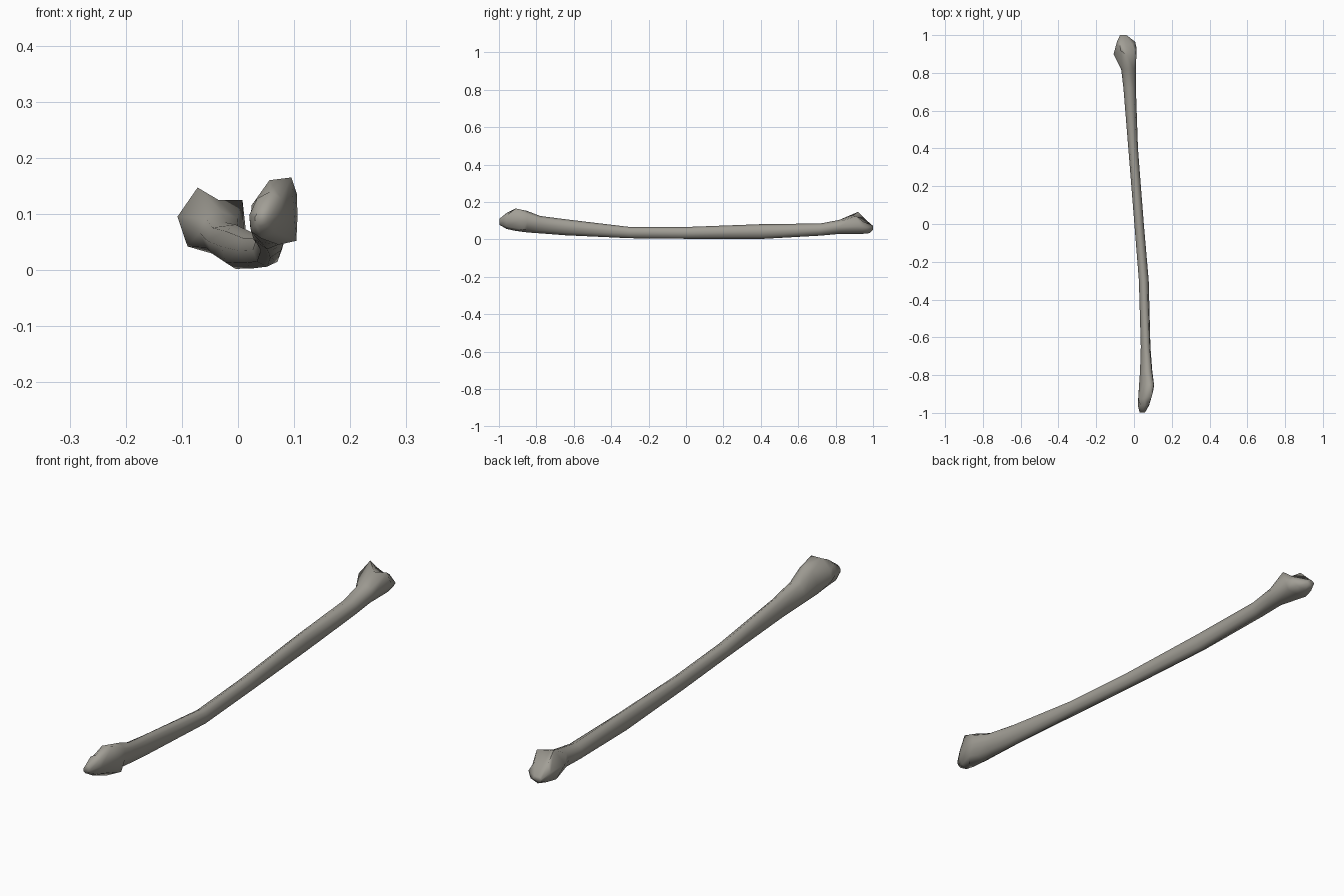
import bpy, bmesh, math

SIDES = 8

def oval(y, x0, x1, z0, z1, lean=0.0):
    """Eight-sided cross-section inside given bounds; lean shifts the top sideways."""
    pts = []
    for i in range(SIDES):
        a = 2 * math.pi * i / SIDES
        c, s = math.cos(a), math.sin(a)
        pts.append(((x0 + x1) / 2 + c * (x1 - x0) / 2 + s * lean, y,
                    (z0 + z1) / 2 + s * (z1 - z0) / 2))
    return pts

# shaft sections: y, x min, x max, z min, z max, lean
shaft = [
    (-0.78, 0.032, 0.097, 0.032, 0.125, 0.010),
    (-0.65, 0.036, 0.087, 0.022, 0.108, 0.004),
    (-0.30, 0.026, 0.078, 0.006, 0.066, 0),
    (0.00, 0.002, 0.052, 0.003, 0.066, 0),
    (0.40, -0.030, 0.021, 0.002, 0.081, 0),
    (0.72, -0.056, 0.010, 0.020, 0.085, 0),
    (0.82, -0.068, 0.010, 0.029, 0.104, 0),
]

# front knob: tip to the left, end face falling back to the right, then neck
front_tip = oval(-0.998, 0.030, 0.058, 0.078, 0.110, 0.004)
front_rim = oval(-0.96, 0.020, 0.080, 0.056, 0.140, 0.008)
front_wide = [(0.100, -0.89, 0.100), (0.095, -0.91, 0.165), (0.056, -0.92, 0.160),
              (0.024, -0.93, 0.115), (0.022, -0.93, 0.075), (0.040, -0.92, 0.050),
              (0.072, -0.91, 0.045), (0.104, -0.87, 0.052)]
front_neck = oval(-0.85, 0.027, 0.106, 0.037, 0.152, 0.015)

# back knob: two raised lips with a saddle between, sloping to the end
back_rim = [(0.014, 0.93, 0.070), (0.008, 0.91, 0.125), (-0.035, 0.89, 0.125),
            (-0.072, 0.92, 0.147), (-0.108, 0.90, 0.095), (-0.090, 0.93, 0.042),
            (-0.045, 0.94, 0.029), (-0.002, 0.93, 0.040)]
back_face = [(0.006, 0.965, 0.064), (-0.008, 0.95, 0.093), (-0.042, 0.945, 0.096),
             (-0.074, 0.958, 0.109), (-0.090, 0.965, 0.080), (-0.080, 0.975, 0.045),
             (-0.045, 0.98, 0.033), (-0.010, 0.975, 0.042)]
back_tip = oval(1.0, -0.074, -0.040, 0.050, 0.074)

rings = [front_tip, front_rim, front_wide, front_neck]
rings += [oval(*s) for s in shaft]
rings += [back_rim, back_face, back_tip]

# skin the sections into one closed surface
bm = bmesh.new()
loops = [[bm.verts.new(p) for p in r] for r in rings]
for a, b in zip(loops, loops[1:]):
    for i in range(SIDES):
        j = (i + 1) % SIDES
        bm.faces.new((a[i], a[j], b[j], b[i]))
bm.faces.new(loops[0])
bm.faces.new(loops[-1])
bmesh.ops.recalc_face_normals(bm, faces=bm.faces[:])
mesh = bpy.data.meshes.new("bone")
bm.to_mesh(mesh)
bm.free()
bone = bpy.data.objects.new("bone", mesh)
bpy.context.collection.objects.link(bone)

# dull brown-grey surface
mat = bpy.data.materials.new("old_bone")
mat.diffuse_color = (0.36, 0.345, 0.305, 1)
mesh.materials.append(mat)

bpy.context.view_layer.objects.active = bone
bone.select_set(True)
bpy.ops.object.shade_smooth_by_angle(angle=math.radians(70))
